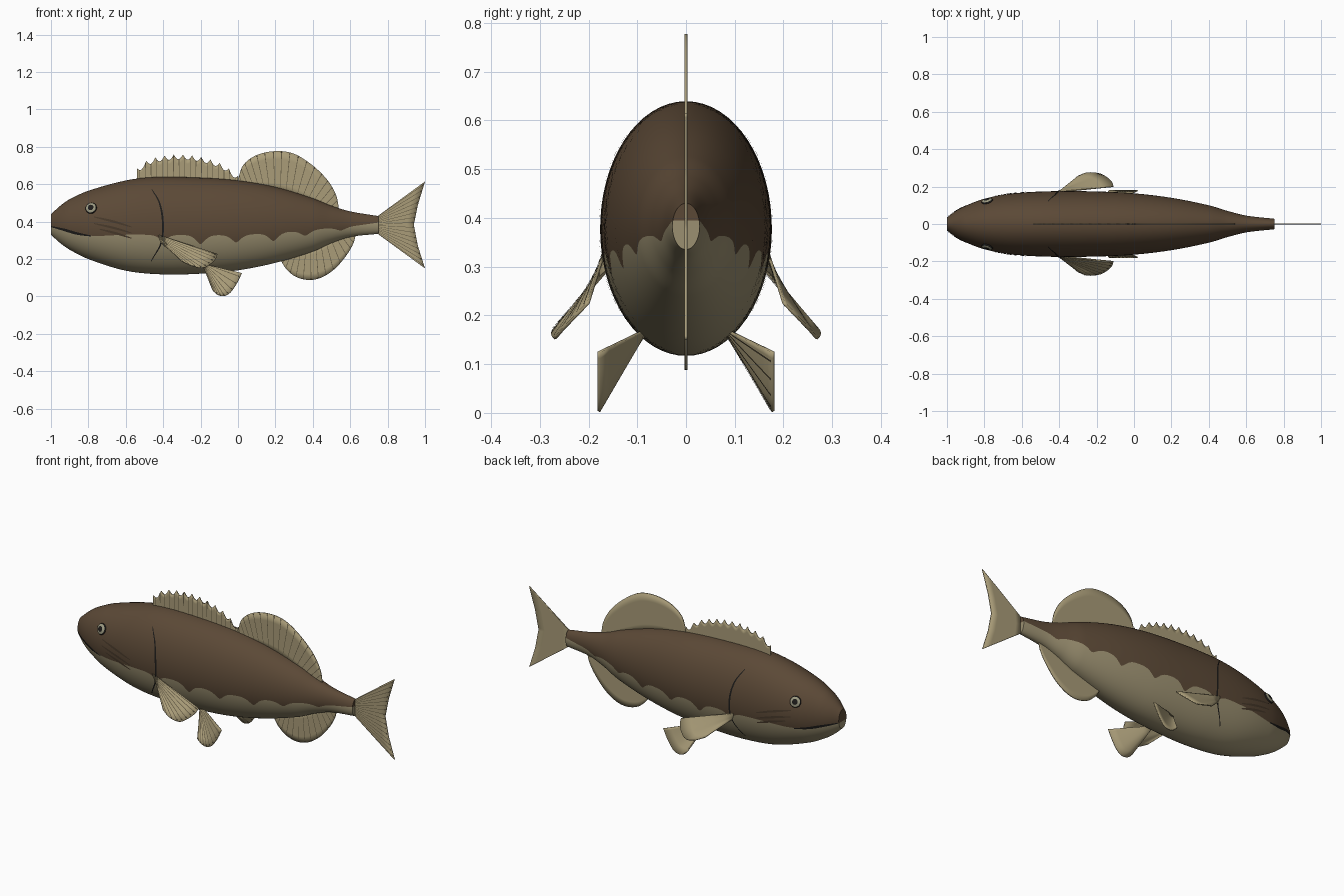
import bpy, bmesh, math
from mathutils import Vector

if "Cube" in bpy.data.objects:
    bpy.data.objects.remove(bpy.data.objects["Cube"])


def mat(name, r, g, b):
    m = bpy.data.materials.new(name)
    m.diffuse_color = (r, g, b, 1)
    m.use_nodes = True
    m.node_tree.nodes["Principled BSDF"].inputs["Base Color"].default_value = m.diffuse_color
    return m


BROWN = mat("back brown", 0.105, 0.066, 0.037)
TAN = mat("belly tan", 0.33, 0.28, 0.165)
FIN = mat("fin tan", 0.40, 0.335, 0.19)
RAY = mat("fin ray brown", 0.13, 0.105, 0.06)
STRIPE = mat("cheek stripe brown", 0.065, 0.042, 0.024)
DARK = mat("dark line", 0.012, 0.011, 0.010)
IRIS = mat("iris grey", 0.33, 0.32, 0.22)


def curve(pts):
    """Smooth single-valued function through (x, v) points."""
    n = len(pts)

    def slope(i):
        a, b = pts[max(i - 1, 0)], pts[min(i + 1, n - 1)]
        return (b[1] - a[1]) / (b[0] - a[0])

    def f(x):
        x = min(max(x, pts[0][0]), pts[-1][0])
        i = next(k for k in range(n - 1) if x <= pts[k + 1][0])
        (x0, v0), (x1, v1) = pts[i], pts[i + 1]
        h = x1 - x0
        t = (x - x0) / h
        return ((2*t**3 - 3*t*t + 1) * v0 + (t**3 - 2*t*t + t) * h * slope(i)
                + (3*t*t - 2*t**3) * v1 + (t**3 - t*t) * h * slope(i + 1))
    return f


def path(pts, smooth=True):
    """Path t in 0..1 through 3D points."""
    n = len(pts) - 1
    if smooth:
        fs = [curve([(i / n, p[k]) for i, p in enumerate(pts)]) for k in range(3)]
        return lambda t: Vector([f(t) for f in fs])

    def f(t):
        i = min(int(t * n), n - 1)
        return Vector(pts[i]).lerp(Vector(pts[i + 1]), t * n - i)
    return f


def make(name, verts, faces, mats, idx=None, fix=True, smooth=True):
    me = bpy.data.meshes.new(name)
    me.from_pydata([tuple(v) for v in verts], [], faces)
    for m in mats:
        me.materials.append(m)
    if idx:
        me.polygons.foreach_set("material_index", idx)
    if fix:
        bm = bmesh.new()
        bm.from_mesh(me)
        bmesh.ops.recalc_face_normals(bm, faces=bm.faces)
        bm.to_mesh(me)
        bm.free()
    ob = bpy.data.objects.new(name, me)
    bpy.context.collection.objects.link(ob)
    if smooth:
        me.shade_smooth()
    return ob


# Body outline: top, bottom, half width and colour border
top = curve([(-1, .44), (-.95, .485), (-.9, .52), (-.8, .565), (-.6, .62), (-.45, .638), (-.2, .635),
             (0, .62), (.2, .585), (.4, .525), (.5, .485), (.6, .455), (.75, .43)])
bot = curve([(-1, .33), (-.95, .285), (-.9, .25), (-.8, .2), (-.6, .138), (-.4, .118), (-.2, .122),
             (0, .14), (.2, .18), (.4, .24), (.5, .285), (.6, .318), (.75, .335)])
wid = curve([(-1, .035), (-.95, .072), (-.9, .098), (-.8, .135), (-.65, .163), (-.45, .175), (-.2, .174),
             (0, .164), (.2, .14), (.4, .1), (.5, .07), (.6, .045), (.75, .028)])
base = curve([(-1, .372), (-.9, .35), (-.79, .325), (-.6, .33), (-.4, .33), (0, .33),
              (.25, .345), (.45, .362), (.6, .375), (.75, .395)])
DIPS = [(-.4, .03), (-.2, .05), (-.01, .042), (.19, .045), (.36, .03), (.55, .018)]


def border(x):
    return base(x) - sum(d * math.exp(-abs((x - c) / .035) ** 1.5) for c, d in DIPS)


NX, NU, NL = 200, 36, 28
verts, faces, idx = [], [], []
for i in range(NX + 1):
    x = -1 + 1.75 * i / NX
    zc, h = (top(x) + bot(x)) / 2, (top(x) - bot(x)) / 2
    a = math.asin(max(-.9, min(.9, (border(x) - zc) / h)))
    angs = [a + (math.pi - 2*a) * j / NU for j in range(NU)]
    angs += [math.pi - a + (math.pi + 2*a) * j / NL for j in range(NL)]
    verts += [(x, wid(x) * math.cos(t), zc + h * math.sin(t)) for t in angs]
N = NU + NL
for i in range(NX):
    for j in range(N):
        k = (j + 1) % N
        faces.append((i*N + j, i*N + k, i*N + N + k, i*N + N + j))
        idx.append(0 if j < NU else 1)
for o in (0, NX * N):
    faces += [tuple(o + j for j in range(NU + 1)), tuple(o + j % N for j in range(NU, N + 1))]
    idx += [0, 1]
body = make("body", verts, faces, [BROWN, TAN], idx)
bpy.context.view_layer.objects.active = body
body.select_set(True)
bpy.ops.object.shade_smooth_by_angle(angle=math.radians(40))
body.select_set(False)


def skin(x, z, side, off=0.0):
    """Point on the body side, lifted by off along the cross-section normal; also the normal."""
    zc, h, w = (top(x) + bot(x)) / 2, (top(x) - bot(x)) / 2, wid(x)
    s = max(-.98, min(.98, (z - zc) / h))
    c = math.sqrt(1 - s * s)
    n = Vector((0, side * c / w, s / h)).normalized()
    return Vector((x, side * w * c, zc + h * s)) + n * off


def skin_line(name, pts, w, m):
    """Thin painted strip following the skin on both sides."""
    p = path([(x, 0, z) for x, z in pts])
    n = 28
    for side, tag in ((-1, "right"), (1, "left")):
        vs = []
        for i in range(n + 1):
            t = i / n
            c = p(t)
            d = (p(min(1, t + .01)) - p(max(0, t - .01))).normalized()
            taper = w * (.35 + .65 * math.sin(math.pi * t))
            for e in (-taper, taper):
                vs.append(skin(max(-.999, c.x - d.z * e), c.z + d.x * e, side, .003))
        fs = [(2*i, 2*i + 2, 2*i + 3, 2*i + 1) for i in range(n)]
        nrm = (vs[2] - vs[0]).cross(vs[1] - vs[0])
        if nrm.y * side < 0:
            fs = [f[::-1] for f in fs]
        make(f"{name}_{tag}", vs, fs, [m], fix=False)


# Painted lines: gill edge, mouth and cheek stripes
skin_line("gill_edge", [(-.46, .57), (-.42, .50), (-.402, .40), (-.41, .29), (-.465, .19)], .005, DARK)
skin_line("mouth", [(-.999, .374), (-.93, .357), (-.86, .337), (-.785, .324)], .007, DARK)
for k, (a, b) in enumerate([((-.77, .425), (-.57, .372)), ((-.77, .39), (-.57, .34)), ((-.74, .36), (-.57, .312))]):
    mid = ((a[0] + b[0]) / 2, (a[1] + b[1]) / 2 + .003)
    skin_line(f"cheek_stripe_{k + 1}", [a, mid, b], .006, STRIPE)

# Eyes: flattened balls with pupil, iris and rim
for side, tag in ((-1, "right"), (1, "left")):
    x, z = -.785, .472
    c = skin(x, z, side)
    n = (skin(x + .02, z, side) - skin(x - .02, z, side)).cross(skin(x, z + .02, side) - skin(x, z - .02, side))
    n = n if n.y * side > 0 else -n
    bpy.ops.mesh.primitive_uv_sphere_add(segments=28, ring_count=24, radius=1, location=c)
    eye = bpy.context.object
    eye.name = f"eye_{tag}"
    eye.scale = (.031, .031, .013)
    eye.rotation_euler = n.to_track_quat('Z', 'Y').to_euler()
    for m in (DARK, IRIS):
        eye.data.materials.append(m)
    for f in eye.data.polygons:
        r = math.hypot(f.center.x, f.center.y)
        f.material_index = 1 if f.center.z > 0 and .5 < r < .88 else 0
    eye.data.shade_smooth()
    eye.select_set(False)


def fin(name, root, tip, rays, ray_w=.004, cols=60, rows=5):
    """Thin sheet between root and tip paths, with rays on its -y face."""
    vs = [root(i / cols).lerp(tip(i / cols), j / rows) for i in range(cols + 1) for j in range(rows + 1)]
    R = rows + 1
    fs = [(i*R + j, i*R + R + j, i*R + R + j + 1, i*R + j + 1) for i in range(cols) for j in range(rows)]
    ob = make(name, vs, fs, [FIN])
    sol = ob.modifiers.new("thickness", 'SOLIDIFY')
    sol.thickness, sol.offset = .006, 0
    rv, rf = [], []
    for k in range(rays):
        t = (k + .5) / rays
        a, b = root(t), tip(t).lerp(root(t), .02)
        d = (root(min(1, t + .02)).lerp(tip(min(1, t + .02)), .6) - a.lerp(b, .6))
        n = (b - a).cross(d).normalized()
        if n.y > 0:
            n = -n
        s = n.cross(b - a).normalized() * ray_w / 2
        o = len(rv)
        rv += [a - s*.6 + n*.0045, a + s*.6 + n*.0045, b + s + n*.0045, b - s + n*.0045]
        q = (o, o + 1, o + 2, o + 3)
        if (rv[o + 1] - rv[o]).cross(rv[o + 2] - rv[o]).dot(n) < 0:
            q = q[::-1]
        rf.append(q)
    make(name + "_rays", rv, rf, [RAY], fix=False, smooth=False)


# Spiny dorsal fin with a scalloped edge
crest = curve([(-.54, .685), (-.48, .73), (-.38, .755), (-.28, .758), (-.18, .742), (-.08, .705), (0, .645)])


def spiny_tip(t):
    x = -.54 + .54 * t
    return Vector((x, 0, max(crest(x) - .026 * abs(math.sin(math.pi * 11 * t)), top(x))))


fin("spiny_dorsal_fin", lambda t: Vector((-.54 + .54*t, 0, top(-.54 + .54*t) - .02)), spiny_tip, 18, cols=110)

# Soft dorsal fin and anal fin
soft = path([(.0, 0, .63), (.03, 0, .705), (.1, 0, .756), (.2, 0, .777), (.3, 0, .763),
             (.4, 0, .70), (.48, 0, .62), (.525, 0, .54), (.54, 0, .465)])
fin("soft_dorsal_fin", lambda t: Vector((.01 + .52*t, 0, top(.01 + .52*t) - .02)), soft, 18)
anal = path([(.23, 0, .19), (.26, 0, .145), (.31, 0, .105), (.38, 0, .088), (.45, 0, .103),
             (.52, 0, .15), (.58, 0, .22), (.615, 0, .28), (.63, 0, .33)])
fin("anal_fin", lambda t: Vector((.24 + .38*t, 0, bot(.24 + .38*t) + .02)), anal, 14)

# Forked tail fin
fin("tail_fin", path([(.74, 0, .425), (.74, 0, .34)], False),
    path([(1, 0, .615), (.962, 0, .49), (.94, 0, .383), (.962, 0, .27), (1, 0, .15)], False), 16, .003)

# Paired pectoral and pelvic fins
for s, tag in ((-1, "right"), (1, "left")):
    def pair(pts, s=s):
        return path([(x, s * y, z) for x, y, z in pts])
    fin(f"pectoral_fin_{tag}", pair([(-.43, .168, .33), (-.41, .165, .287)]),
        pair([(-.11, .2, .226), (-.12, .225, .2), (-.15, .252, .172), (-.19, .27, .153), (-.25, .274, .166),
              (-.3, .255, .187)]), 9, .004, 24)
    fin(f"pelvic_fin_{tag}", pair([(-.165, .085, .17), (-.185, .085, .16)]),
        pair([(.02, .179, .125), (-.01, .179, .065), (-.045, .179, .018), (-.08, .179, .003), (-.11, .179, .012),
              (-.135, .179, .035)]), 8, .004, 24)
